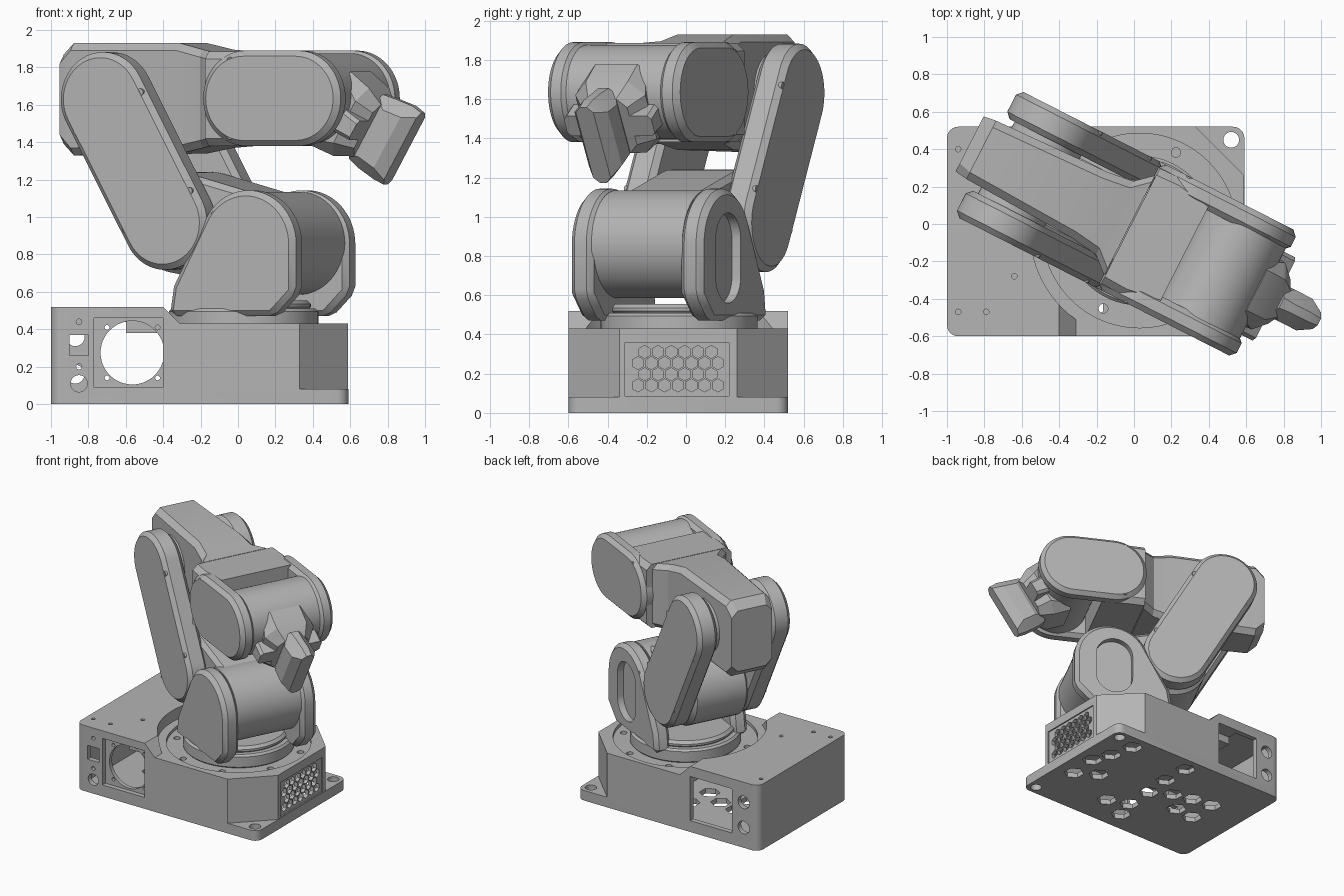
import bpy, bmesh, math
from mathutils import Matrix, Vector
from mathutils.geometry import convex_hull_2d

if "Cube" in bpy.data.objects:
    bpy.data.objects.remove(bpy.data.objects["Cube"])

grey = bpy.data.materials.new("painted_grey")
grey.diffuse_color = (0.46, 0.46, 0.46, 1)
grey.use_nodes = True
grey.node_tree.nodes["Principled BSDF"].inputs["Base Color"].default_value = grey.diffuse_color
CX, CY = 0.03, -0.035                      # turntable centre
OUT = 0.378                                # outer face of the arm side covers
WORLD = Matrix.Identity(4)
ARM = Matrix.Translation((CX, CY, 0)) @ Matrix.Rotation(math.radians(-27), 4, 'Z')
WRIST = ARM @ Matrix.Translation((0.5, 0, 1.63)) @ Matrix.Rotation(math.radians(30.5), 4, 'Y')


def finish(name, bm, frame):
    bmesh.ops.recalc_face_normals(bm, faces=bm.faces)
    me = bpy.data.meshes.new(name)
    bm.to_mesh(me)
    bm.free()
    me.transform(frame)
    me.materials.append(grey)
    ob = bpy.data.objects.new(name, me)
    bpy.context.collection.objects.link(ob)
    return ob


def prisms(name, outlines, axis, lo, hi, frame=WORLD):
    """Extrude one or more 2D outlines along an axis."""
    place = {'X': lambda a, b, d: (d, a, b), 'Y': lambda a, b, d: (a, d, b),
             'Z': lambda a, b, d: (a, b, d)}[axis]
    bm = bmesh.new()
    for pts in outlines:
        r0 = [bm.verts.new(place(a, b, lo)) for a, b in pts]
        r1 = [bm.verts.new(place(a, b, hi)) for a, b in pts]
        bm.faces.new(r0)
        bm.faces.new(r1)
        for i in range(len(pts)):
            j = (i + 1) % len(pts)
            bm.faces.new((r0[i], r0[j], r1[j], r1[i]))
    return finish(name, bm, frame)


def loft(name, sections, frame):
    """Chamfered-rectangle sections (x, half width, z low, z high, chamfer)."""
    bm = bmesh.new()
    rings = []
    for d, w, lo, hi, c in sections:
        ring = [(-w + c, lo), (w - c, lo), (w, lo + c), (w, hi - c),
                (w - c, hi), (-w + c, hi), (-w, hi - c), (-w, lo + c)]
        rings.append([bm.verts.new((d, y, z)) for y, z in ring])
    for r0, r1 in zip(rings, rings[1:]):
        for i in range(8):
            j = (i + 1) % 8
            bm.faces.new((r0[i], r0[j], r1[j], r1[i]))
    bm.faces.new(rings[0])
    bm.faces.new(rings[-1])
    return finish(name, bm, frame)


def circle(a, b, r, n=48, turn=0.0):
    return [(a + r * math.cos(turn + 2 * math.pi * i / n),
             b + r * math.sin(turn + 2 * math.pi * i / n)) for i in range(n)]


def rect(a0, a1, b0, b1):
    return [(a0, b0), (a1, b0), (a1, b1), (a0, b1)]


def hull(pts):
    return [pts[i] for i in convex_hull_2d([Vector(p) for p in pts])]


def apply_mod(ob, mod):
    bpy.context.view_layer.objects.active = ob
    bpy.ops.object.modifier_apply(modifier=mod.name)


def bevel(ob, width, segments=1, angle=40):
    m = ob.modifiers.new("bevel", 'BEVEL')
    m.width, m.segments, m.limit_method = width, segments, 'ANGLE'
    m.angle_limit = math.radians(angle)
    apply_mod(ob, m)
    return ob


def combine(ob, other, op='DIFFERENCE'):
    m = ob.modifiers.new("bool", 'BOOLEAN')
    m.operation, m.solver, m.object = op, 'EXACT', other
    apply_mod(ob, m)
    bpy.data.objects.remove(other)


def footprint(x0, x1, y0, y1, c):
    return [(x0, y0), (x1 - c, y0), (x1, y0 + c), (x1, y1 - c), (x1 - c, y1), (x0, y1)]


# Base housing: flange, low body and tall rear box, trimmed to a rounded outline
base = prisms("base_housing", [rect(-1.1, 0.7, -0.7, 0.6)], 'Z', 0, 0.08)
combine(base, prisms("c", [footprint(-1.08, 0.588, -0.65, 0.57, 0.31)], 'Z', 0.03, 0.43), 'UNION')
tall = prisms("c", [[(-1.06, 0.04), (-1.06, 0.52), (-0.4, 0.52), (-0.31, 0.43), (-0.31, 0.04)]],
              'Y', -0.64, 0.56)
combine(tall, prisms("c", [circle(CX, CY, 0.585, 96)], 'Z', 0.43, 0.7))
combine(base, tall, 'UNION')
combine(base, prisms("c", [hull(sum((circle(x, y, 0.06, 24) for x in (-0.94, 0.53)
        for y in (-0.54, 0.46)), []))], 'Z', -0.2, 1), 'INTERSECT')

floor_holes = [(.35, .40), (.40, .21), (.46, .06), (.44, -.18), (-.01, -.33), (-.18, -.27),
               (-.23, -.43), (-.17, .40), (-.16, .18), (-.18, -.04), (-.34, .05), (-.67, .11),
               (-.67, -.12), (-.50, .09), (-.50, -.1), (.28, -.08)]
# Hollow inside, fan windows, ports, corner holes
cutters = [
    ([footprint(-0.96, 0.55, -0.56, 0.48, 0.25)], 'Z', 0.04, 0.38),
    ([rect(-0.96, -0.6, -0.56, 0.48)], 'Z', 0.3, 0.48),
    ([circle(CX, CY, 0.52, 96)], 'Z', 0.405, 0.6),
    ([circle(CX + 0.46 * math.cos(a), CY + 0.46 * math.sin(a), 0.025, 16)
      for a in [math.radians(20 + 45 * k) for k in range(8)]], 'Z', 0.3, 0.6),
    ([rect(-0.77, -0.4, 0.09, 0.46)], 'Y', -0.7, -0.5),
    ([rect(-0.77, -0.4, 0.09, 0.44)], 'Y', 0.4, 0.7),
    ([circle(-0.85, 0.11, 0.045, 24), rect(-0.9, -0.8, 0.26, 0.37),
      circle(-0.85, 0.2, 0.015, 12), circle(-0.85, 0.44, 0.015, 12)], 'Y', -0.7, -0.5),
    ([circle(-0.87, 0.36, 0.05, 24), circle(-0.87, 0.16, 0.05, 24)], 'Y', 0.4, 0.7),
    ([circle(0.52, 0.45, 0.042, 24), circle(0.52, -0.53, 0.042, 24)], 'Z', -0.1, 0.2),
    ([circle(x, y, 0.015, 12) for x, y in
      ((-0.94, 0.4), (-0.94, -0.47), (-0.79, -0.47), (-0.64, -0.28))], 'Z', 0.5, 0.6),
    ([rect(-0.31, 0.22, 0.085, 0.36)], 'X', 0.578, 0.7),
    # Honeycomb vent at the front end
    ([circle(-0.245 + 0.068 * i + 0.034 * (j % 2), 0.14 + 0.057 * j, 0.033, 6, math.pi / 6)
      for j in range(4) for i in range(7 - j % 2)], 'X', 0.5, 0.7),
    # Hexagonal floor openings
    ([circle(x, y, 0.075, 6, math.pi / 6) for x, y in floor_holes], 'Z', -0.1, 0.06),
]
for args in cutters:
    combine(base, prisms("c", *args))

fan = prisms("fan_frame", [rect(-0.79, -0.38, 0.07, 0.475)], 'Y', -0.562, -0.53)
combine(fan, prisms("c", [circle(-0.565, 0.275, 0.17)], 'Y', -0.7, -0.4))
combine(fan, prisms("c", [circle(x, z, 0.013, 12) for x in (-0.7, -0.43) for z in (0.14, 0.41)],
                    'Y', -0.7, -0.4))

# Turntable
bevel(prisms("turntable", [circle(CX, CY, 0.4, 96)], 'Z', 0.4, 0.51), 0.015)
bevel(prisms("turntable_hub", [circle(CX, CY, 0.36, 96)], 'Z', 0.5, 0.555), 0.02)

# Shoulder: motor drum and link back to the lower elbow
prisms("shoulder_drum", [circle(0.2, 0.86, 0.275, 64)], 'Y', -0.26, 0.26, ARM)
bevel(prisms("shoulder_link", [hull(circle(0.2, 0.86, 0.25) + circle(-0.29, 0.97, 0.27))],
             'Y', -0.23, 0.23, ARM), 0.03)

shoulder_shape = hull(circle(0.205, 0.855, 0.288, 64) + [(-0.24, 0.63), (-0.26, 0.5), (-0.25, 0.47),
                                                         (0.36, 0.47), (0.493, 0.6)])
upper_shape = hull(circle(-0.295, 0.97, 0.252, 64) + circle(-0.667, 1.63, 0.252, 64))
wrist_shape = hull(circle(0.19, 1.635, 0.255, 64) + circle(0.505, 1.635, 0.255, 64))
screws = {
    "shoulder": [(0.015, 1.01), (0.385, 1.01), (-0.165, 0.6)],
    "upper_arm": [(-0.137, 1.139), (-0.515, 0.933), (-0.432, 1.667), (-0.81, 1.461)],
    "forearm": [(0.11, 1.835), (0.56, 1.835), (0.11, 1.435), (0.56, 1.435)],
}

# Side covers on both sides of each joint, with screw heads
for side, s in (("right", -1), ("left", 1)):
    for part, shape, inner, bev in (("shoulder", shoulder_shape, 0.25, 0.03),
                                    ("upper_arm", upper_shape, 0.215, 0.03),
                                    ("forearm", wrist_shape, 0.26, 0.03)):
        lo, hi = sorted((s * inner, s * OUT))
        cover = bevel(prisms(f"{part}_cover_{side}", [shape], 'Y', lo, hi, ARM), bev)
        if part == "shoulder" and s > 0:
            combine(cover, prisms("c", [hull(circle(0.19, 0.88, 0.14) + circle(0.19, 0.7, 0.14))],
                                  'Y', OUT - 0.05, 0.5, ARM))
        lo, hi = sorted((s * 0.31, s * (OUT - 0.002)))
        prisms(f"{part}_screws_{side}", [circle(a, b, 0.02, 16) for a, b in screws[part]],
               'Y', lo, hi, ARM)

# Elbow body: narrow between the covers, flaring only at the forearm seam
loft("elbow_body", [(-1.02, 0.165, 1.39, 1.87, 0.05), (-0.95, 0.175, 1.33, 1.93, 0.04),
                    (-0.3, 0.2, 1.34, 1.93, 0.04), (-0.15, 0.22, 1.37, 1.895, 0.04),
                    (-0.06, 0.3, 1.38, 1.885, 0.04)], ARM)
prisms("elbow_axle", [circle(-0.66, 1.63, 0.2)], 'Y', -0.25, 0.25, ARM)

# Forearm block and wrist drum
loft("forearm_block", [(-0.055, 0.345, 1.38, 1.885, 0.04), (0.08, 0.35, 1.38, 1.885, 0.04),
                       (0.27, 0.3, 1.38, 1.885, 0.02)], ARM)
prisms("wrist_drum", [circle(0.5, 1.635, 0.24, 64)], 'Y', -0.28, 0.28, ARM)

# Wrist mount, side wings and tool head, pitched downward
loft("wrist_mount", [(0.1, 0.16, -0.23, 0.23, 0.04), (0.24, 0.2, -0.21, 0.21, 0.08),
                     (0.33, 0.13, -0.16, 0.16, 0.05)], WRIST)
loft("wrist_wings", [(0.2, 0.25, -0.07, 0.07, 0.02), (0.33, 0.25, -0.06, 0.06, 0.02)], WRIST)
loft("tool_head", [(0.29, 0.06, -0.2, 0.2, 0.03), (0.36, 0.095, -0.215, 0.215, 0.07),
                   (0.47, 0.095, -0.22, 0.235, 0.07), (0.535, 0.05, -0.215, 0.23, 0.03)], WRIST)

# Smooth curved walls, keep hard edges
for ob in bpy.data.objects:
    ob.select_set(True)
bpy.ops.object.shade_smooth_by_angle(angle=math.radians(25))
